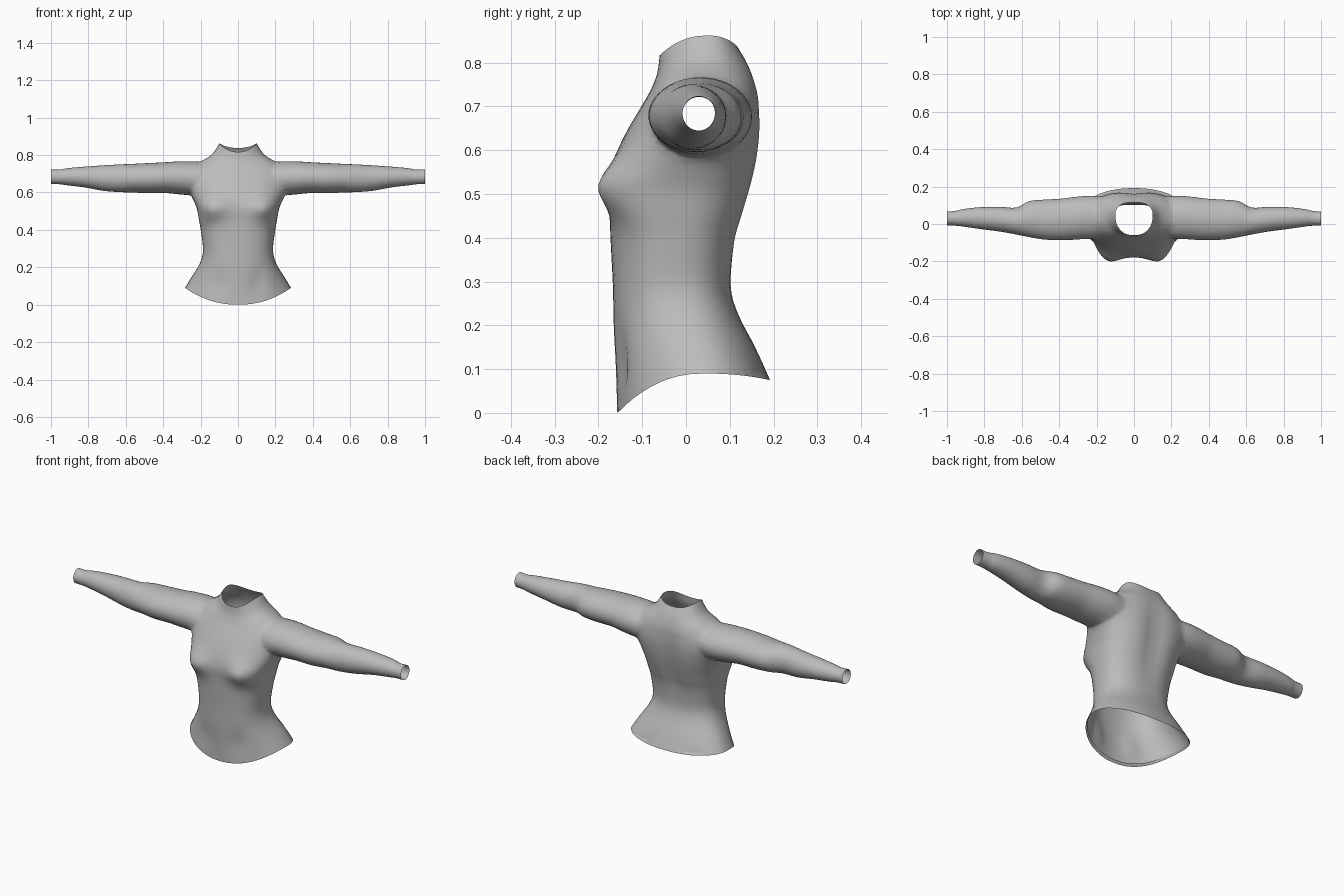
import bpy, bmesh, math
from mathutils import Vector

if "Cube" in bpy.data.objects:
    bpy.data.objects.remove(bpy.data.objects["Cube"])

N = 48      # points around each ring
SUB = 4     # interpolated steps between key rings

cloth = bpy.data.materials.new("grey cloth")
cloth.diffuse_color = (0.5, 0.5, 0.5, 1)
cloth.use_nodes = True
cloth.node_tree.nodes["Principled BSDF"].inputs["Base Color"].default_value = cloth.diffuse_color


def power(v, e):
    return math.copysign(abs(v) ** e, v)


def spline(keys):
    """Catmull-Rom interpolation of rows of ring parameters."""
    rows = [Vector(k) for k in keys]
    out = []
    for i in range(len(rows) - 1):
        p0, p1, p2 = rows[max(i - 1, 0)], rows[i], rows[i + 1]
        p3 = rows[min(i + 2, len(rows) - 1)]
        for s in range(SUB):
            t = s / SUB
            out.append(0.5 * (2 * p1 + (p2 - p0) * t + (2 * p0 - 5 * p1 + 4 * p2 - p3) * t * t
                              + (3 * p1 - p0 - 3 * p2 + p3) * t ** 3))
    return out + [rows[-1]]


def loft(name, rings):
    """Closed solid through rings of points, with one n-gon cap at each end."""
    bm = bmesh.new()
    loops = [[bm.verts.new(p) for p in ring] for ring in rings]
    for a, b in zip(loops, loops[1:]):
        for i in range(N):
            j = (i + 1) % N
            bm.faces.new((a[i], a[j], b[j], b[i]))
    bm.faces.new(loops[0][::-1])
    bm.faces.new(loops[-1])
    bmesh.ops.recalc_face_normals(bm, faces=bm.faces)
    mesh = bpy.data.meshes.new(name)
    bm.to_mesh(mesh)
    bm.free()
    obj = bpy.data.objects.new(name, mesh)
    bpy.context.collection.objects.link(obj)
    mesh.materials.append(cloth)
    return obj


def bump(d, size):
    return math.exp(-(d / size) ** 2)


def torso_ring(row):
    w, yf, yc, yb, zf, zs, zb, e = row
    pts = []
    for i in range(N):
        a = 2 * math.pi * i / N
        c, s = math.cos(a), math.sin(a)
        x = w * power(c, 2 / e)
        sy = power(s, 2 / e)
        y = yc + sy * ((yb - yc) if s > 0 else (yc - yf))
        z = zs + ((zb if s > 0 else zf) - zs) * s * s
        if s < 0:   # bust and hem folds
            y -= 0.045 * bump(abs(x) - 0.145, 0.075) * bump(z - 0.515, 0.06) * min(1, -2 * s)
            y += 0.012 * bump(abs(x) - 0.1, 0.03) * bump(z - 0.11, 0.07)
        else:       # hollow along the spine
            y -= 0.018 * s * bump(x, 0.05) * bump(z - 0.56, 0.18)
        pts.append((x, y, z))
    return pts


# half width, front y, side y, back y, front z, side z, back z, squareness
torso_keys = [
    (0.283, -0.157, 0.04, 0.192, 0.00, 0.090, 0.075, 2.2),
    (0.250, -0.160, 0.03, 0.158, 0.10, 0.145, 0.150, 2.2),
    (0.205, -0.165, 0.00, 0.120, 0.20, 0.220, 0.225, 2.3),
    (0.187, -0.167, -0.02, 0.104, 0.29, 0.290, 0.290, 2.4),
    (0.198, -0.172, -0.02, 0.115, 0.39, 0.390, 0.390, 2.4),
    (0.208, -0.174, -0.02, 0.132, 0.45, 0.450, 0.450, 2.5),
    (0.222, -0.176, -0.01, 0.153, 0.52, 0.520, 0.520, 2.5),
    (0.250, -0.164, 0.01, 0.166, 0.58, 0.580, 0.580, 2.4),
    (0.262, -0.137, 0.03, 0.172, 0.64, 0.640, 0.640, 2.4),
    (0.248, -0.108, 0.04, 0.171, 0.69, 0.700, 0.690, 2.4),
    (0.205, -0.082, 0.04, 0.166, 0.735, 0.760, 0.735, 2.4),
    (0.140, -0.066, 0.045, 0.147, 0.775, 0.803, 0.790, 2.3),
    (0.100, -0.060, 0.05, 0.118, 0.817, 0.862, 0.838, 2.3),
]
# folded inner lip of the hem
lip = (0.274, -0.149, 0.04, 0.183, 0.014, 0.100, 0.088, 2.2)
torso = loft("sweater_body", [torso_ring(r) for r in [lip] + spline(torso_keys)])

# x, front y, back y, bottom z, top z
sleeve_keys = [
    (0.12, -0.040, 0.120, 0.640, 0.735),
    (0.20, -0.078, 0.150, 0.590, 0.762),
    (0.28, -0.082, 0.150, 0.586, 0.768),
    (0.38, -0.086, 0.136, 0.597, 0.762),
    (0.48, -0.083, 0.130, 0.596, 0.757),
    (0.56, -0.070, 0.122, 0.600, 0.753),
    (0.63, -0.056, 0.088, 0.602, 0.750),
    (0.72, -0.040, 0.092, 0.609, 0.745),
    (0.82, -0.027, 0.090, 0.627, 0.738),
    (0.91, -0.014, 0.080, 0.638, 0.730),
    (0.955, -0.009, 0.070, 0.644, 0.722),
    (1.00, -0.008, 0.066, 0.645, 0.724),
]


def sleeve_ring(row, side):
    x, yf, yb, z0, z1 = row
    pts = []
    for i in range(N):
        a = 2 * math.pi * i / N
        pts.append((side * x, (yf + yb) / 2 + (yb - yf) / 2 * math.cos(a),
                    (z0 + z1) / 2 + (z1 - z0) / 2 * math.sin(a)))
    return pts


# Fuse both sleeves into the body
helpers = []
for side in (-1, 1):
    sleeve = loft("sleeve_helper", [sleeve_ring(r, side) for r in spline(sleeve_keys)])
    sleeve.hide_render = True
    mod = torso.modifiers.new("join_sleeve", 'BOOLEAN')
    mod.operation, mod.solver, mod.object = 'UNION', 'EXACT', sleeve
    helpers.append(sleeve)
mesh = bpy.data.meshes.new_from_object(
    torso.evaluated_get(bpy.context.evaluated_depsgraph_get()))
torso.modifiers.clear()
torso.data = mesh
for h in helpers:
    bpy.data.objects.remove(h)

# Open the neck, hem and cuffs, then soften the armhole seams
bm = bmesh.new()
bm.from_mesh(mesh)
caps = [f for f in bm.faces if len(f.verts) >= N - 2]
bmesh.ops.delete(bm, geom=caps, context='FACES')
bmesh.ops.remove_doubles(bm, verts=bm.verts, dist=0.003)
bmesh.ops.triangulate(bm, faces=[f for f in bm.faces if len(f.verts) > 4])
seam = [v for v in bm.verts if 0.16 < abs(v.co.x) < 0.32 and v.co.z > 0.55]
for _ in range(5):
    bmesh.ops.smooth_vert(bm, verts=seam, factor=0.5,
                          use_axis_x=True, use_axis_y=True, use_axis_z=True)
bm.to_mesh(mesh)
bm.free()

bpy.context.view_layer.objects.active = torso
torso.select_set(True)
bpy.ops.object.shade_smooth_by_angle(angle=math.radians(60))
